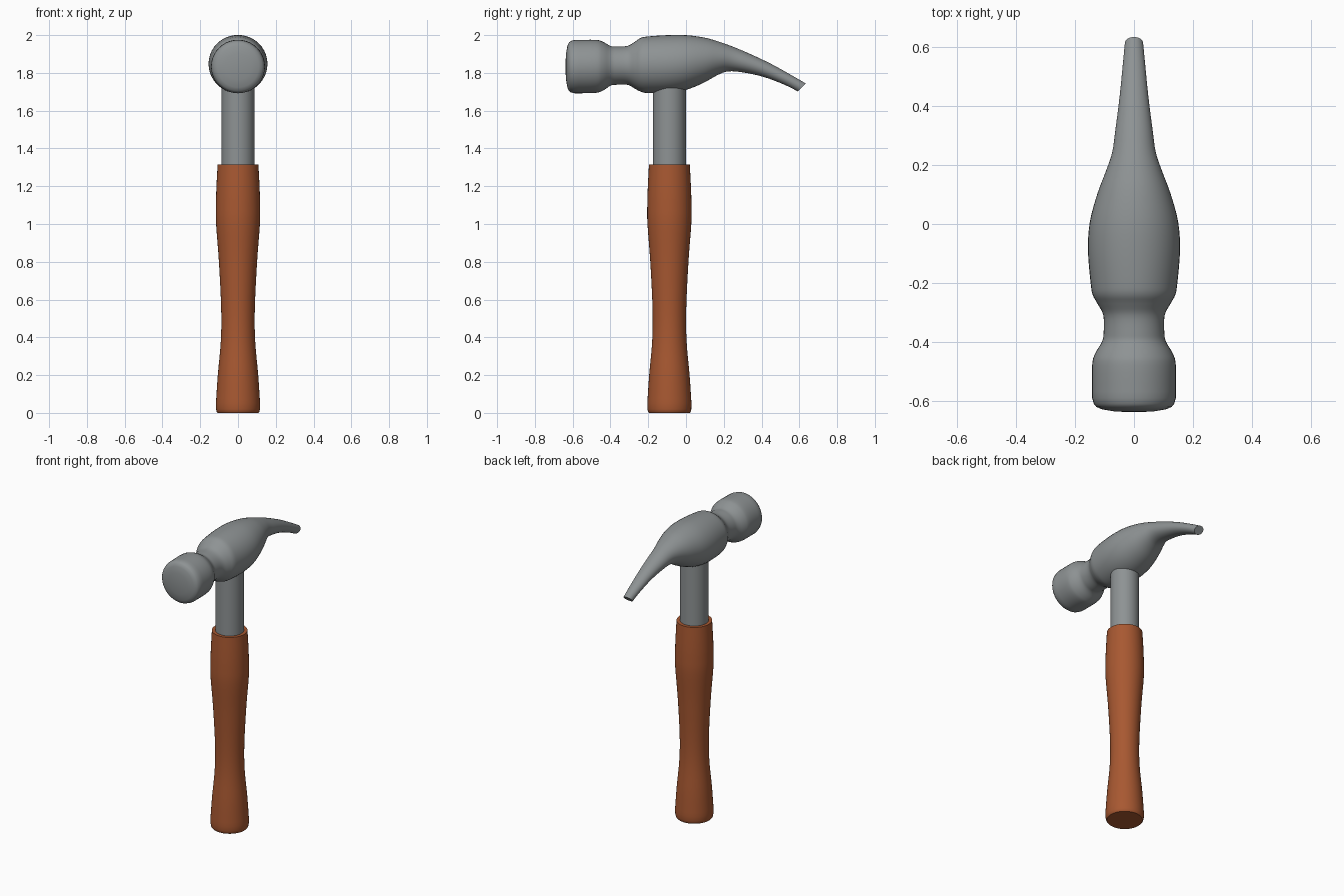
import bpy, bmesh, math
from mathutils import Vector

if "Cube" in bpy.data.objects:
    bpy.data.objects.remove(bpy.data.objects["Cube"])

HY = -0.088  # y of the handle axis
N = 40       # sides around


def material(name, rgb):
    m = bpy.data.materials.new(name)
    m.diffuse_color = (*rgb, 1)
    m.use_nodes = True
    m.node_tree.nodes["Principled BSDF"].inputs["Base Color"].default_value = m.diffuse_color
    return m


steel = material("grey steel", (0.27, 0.29, 0.295))
wood = material("orange brown wood", (0.39, 0.098, 0.031))


def smooth(points, steps):
    """Catmull-Rom interpolation through tuples."""
    p = [Vector(v) for v in points]
    out = []
    for i in range(len(p) - 1):
        a, b, c, d = p[max(i - 1, 0)], p[i], p[i + 1], p[min(i + 2, len(p) - 1)]
        for s in range(steps):
            t = s / steps
            out.append(0.5 * (2 * b + (c - a) * t + (2 * a - 5 * b + 4 * c - d) * t**2
                              + (3 * b - a - 3 * c + d) * t**3))
    return out + [p[-1]]


def loft(name, sections, mat, angle=40):
    """Skin ellipses given as (centre, half-axis u, half-axis v)."""
    bm = bmesh.new()
    rings = []
    for c, u, v in sections:
        rings.append([bm.verts.new(c + u * math.cos(2 * math.pi * k / N)
                                   + v * math.sin(2 * math.pi * k / N)) for k in range(N)])
    for r, q in zip(rings, rings[1:]):
        for k in range(N):
            j = (k + 1) % N
            bm.faces.new((r[k], r[j], q[j], q[k]))
    bm.faces.new(rings[0])
    bm.faces.new(rings[-1])
    bmesh.ops.recalc_face_normals(bm, faces=bm.faces)
    me = bpy.data.meshes.new(name)
    bm.to_mesh(me)
    bm.free()
    ob = bpy.data.objects.new(name, me)
    bpy.context.collection.objects.link(ob)
    me.materials.append(mat)
    bpy.ops.object.select_all(action='DESELECT')
    ob.select_set(True)
    bpy.context.view_layer.objects.active = ob
    bpy.ops.object.shade_smooth_by_angle(angle=math.radians(angle))
    return ob


def turned(profile):
    """Round sections around the handle axis from (radius, z)."""
    return [(Vector((0, HY, z)), Vector((r, 0, 0)), Vector((0, r, 0))) for r, z in profile]


# wooden grip with a softly rounded butt
grip = [(0.108, 0.0), (0.113, 0.006), (0.116, 0.02)]
grip += [tuple(v) for v in smooth([(0.117, 0.05), (0.107, 0.2), (0.091, 0.38), (0.089, 0.55),
                                   (0.101, 0.8), (0.116, 1.0), (0.117, 1.1), (0.114, 1.2),
                                   (0.108, 1.315)], 4)]
grip += [(0.087, 1.315)]
loft("grip", turned(grip), wood)

# steel shaft
loft("shaft", turned([(0.087, 1.28), (0.087, 1.8)]), steel)

# head: domed striking face (y, radius), then body and claw sections
face = [(-0.638, 0.02), (-0.635, 0.07), (-0.628, 0.11), (-0.620, 0.128), (-0.61, 0.136)]
head = [(y, 1.833 + r, y, 1.833 - r, r) for y, r in face]
# top y, top z, bottom y, bottom z, half width
body = [
    (-0.59, 1.974, -0.59, 1.692, 0.142), (-0.48, 1.975, -0.48, 1.694, 0.142),
    (-0.44, 1.965, -0.44, 1.706, 0.132), (-0.40, 1.943, -0.40, 1.732, 0.109),
    (-0.37, 1.940, -0.37, 1.737, 0.103), (-0.31, 1.943, -0.31, 1.737, 0.104),
    (-0.27, 1.965, -0.27, 1.716, 0.124), (-0.24, 1.985, -0.24, 1.701, 0.140),
    (-0.20, 1.993, -0.20, 1.693, 0.147), (-0.09, 2.000, -0.09, 1.694, 0.156),
    (0.01, 1.999, 0.0, 1.710, 0.150), (0.11, 1.984, 0.09, 1.746, 0.125),
    (0.19, 1.960, 0.17, 1.790, 0.095), (0.26, 1.934, 0.225, 1.808, 0.074),
    (0.34, 1.900, 0.30, 1.803, 0.063), (0.45, 1.848, 0.41, 1.779, 0.049),
    (0.56, 1.787, 0.52, 1.738, 0.038), (0.634, 1.744, 0.592, 1.702, 0.031)]
head += [tuple(v) for v in smooth(body, 4)]
sections = []
for ty, tz, by, bz, w in head:
    top, bot = Vector((0, ty, tz)), Vector((0, by, bz))
    sections.append(((top + bot) / 2, Vector((w, 0, 0)), (top - bot) / 2))
loft("hammer_head", sections, steel, 50)
